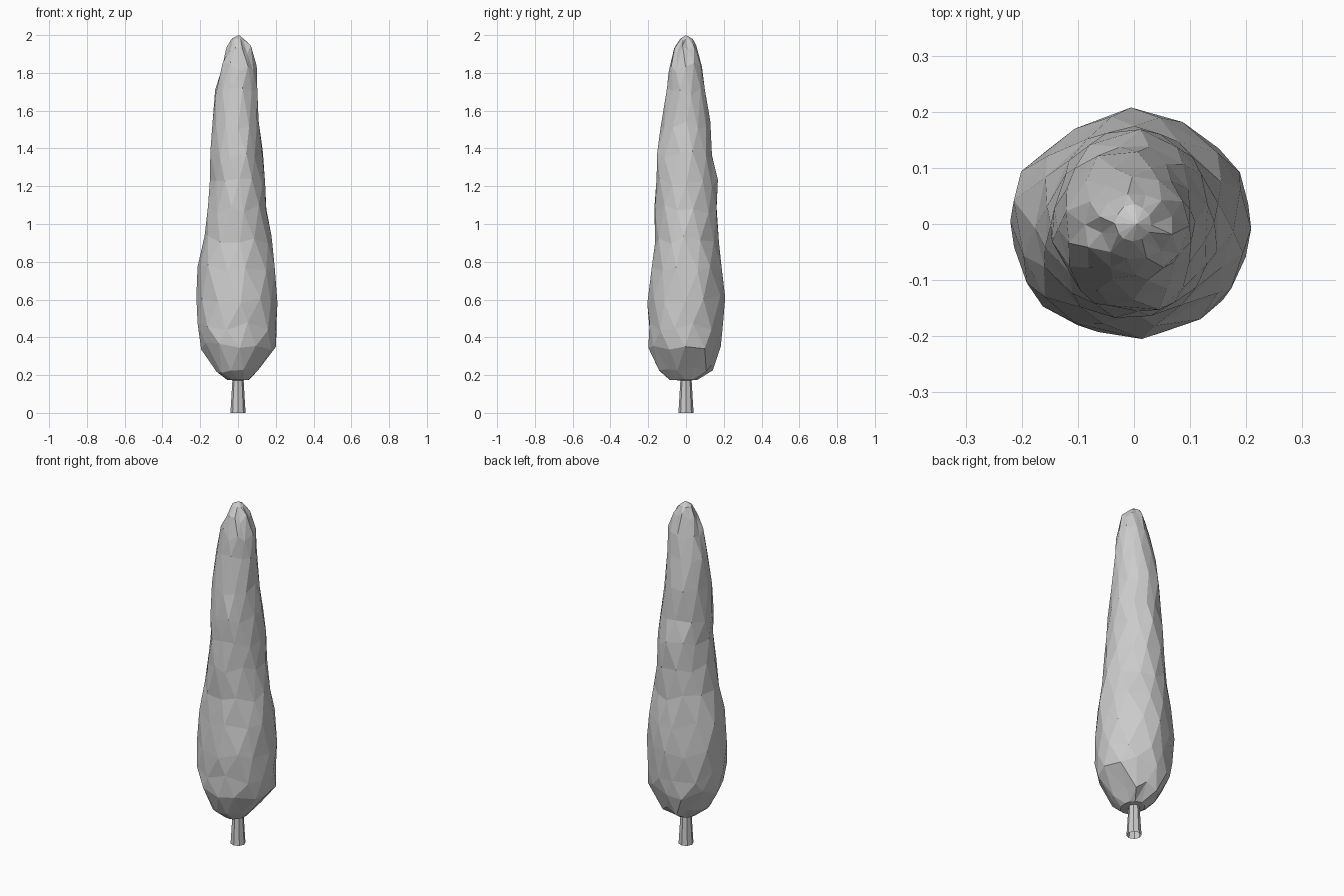
import bpy, bmesh, math, random

if "Cube" in bpy.data.objects:
    bpy.data.objects.remove(bpy.data.objects["Cube"])

random.seed(4)

# foliage outline per ring: height, reach to -x, +x, -y, +y
RINGS = [
    (0.175, 0.06, 0.06, 0.09, 0.06),
    (0.235, 0.12, 0.11, 0.15, 0.15),
    (0.36, 0.19, 0.20, 0.205, 0.19),
    (0.46, 0.22, 0.215, 0.205, 0.20),
    (0.60, 0.22, 0.205, 0.20, 0.205),
    (0.77, 0.215, 0.20, 0.185, 0.19),
    (0.92, 0.185, 0.175, 0.17, 0.17),
    (1.08, 0.16, 0.155, 0.175, 0.165),
    (1.22, 0.145, 0.15, 0.16, 0.165),
    (1.36, 0.145, 0.135, 0.158, 0.145),
    (1.52, 0.135, 0.11, 0.142, 0.135),
    (1.70, 0.12, 0.105, 0.103, 0.108),
    (1.83, 0.09, 0.097, 0.093, 0.085),
    (1.925, 0.062, 0.073, 0.065, 0.055),
    (1.98, 0.035, 0.03, 0.03, 0.035),
]
SIDES = 12


def finish(bm, name):
    bmesh.ops.recalc_face_normals(bm, faces=bm.faces)
    mesh = bpy.data.meshes.new(name)
    bm.to_mesh(mesh)
    bm.free()
    obj = bpy.data.objects.new(name, mesh)
    bpy.context.collection.objects.link(obj)
    return obj


# lumpy faceted foliage: staggered, jittered rings joined by triangles
bm = bmesh.new()
rings = []
for k, (z, xn, xp, yn, yp) in enumerate(RINGS):
    end = k in (0, len(RINGS) - 1)
    ring = []
    for i in range(SIDES):
        a = 2 * math.pi * (i + 0.5 * (k % 2) + random.uniform(-0.15, 0.15)) / SIDES
        c, s = math.cos(a), math.sin(a)
        r = random.uniform(0.95, 1.03)
        dz = 0 if end else random.uniform(-0.025, 0.025)
        ring.append(bm.verts.new((c * r * (xp if c > 0 else xn),
                                  s * r * (yp if s > 0 else yn), z + dz)))
    rings.append(ring)
for k in range(len(rings) - 1):
    lo, hi = rings[k], rings[k + 1]
    for i in range(SIDES):
        j = (i + 1) % SIDES
        if k % 2 == 0:
            bm.faces.new((lo[i], lo[j], hi[i]))
            bm.faces.new((lo[j], hi[j], hi[i]))
        else:
            bm.faces.new((lo[i], hi[j], hi[i]))
            bm.faces.new((lo[i], lo[j], hi[j]))
tip = bm.verts.new((0.005, 0, 2.0))
base = bm.verts.new((0, 0, 0.17))
for i in range(SIDES):
    j = (i + 1) % SIDES
    bm.faces.new((rings[-1][i], rings[-1][j], tip))
    bm.faces.new((rings[0][j], rings[0][i], base))
finish(bm, "foliage")

# tapered trunk, open at the ground
bm = bmesh.new()
bmesh.ops.create_cone(bm, cap_ends=False, segments=8,
                      radius1=0.04, radius2=0.027, depth=0.22)
bmesh.ops.translate(bm, vec=(0, 0, 0.11), verts=bm.verts)
finish(bm, "trunk")
